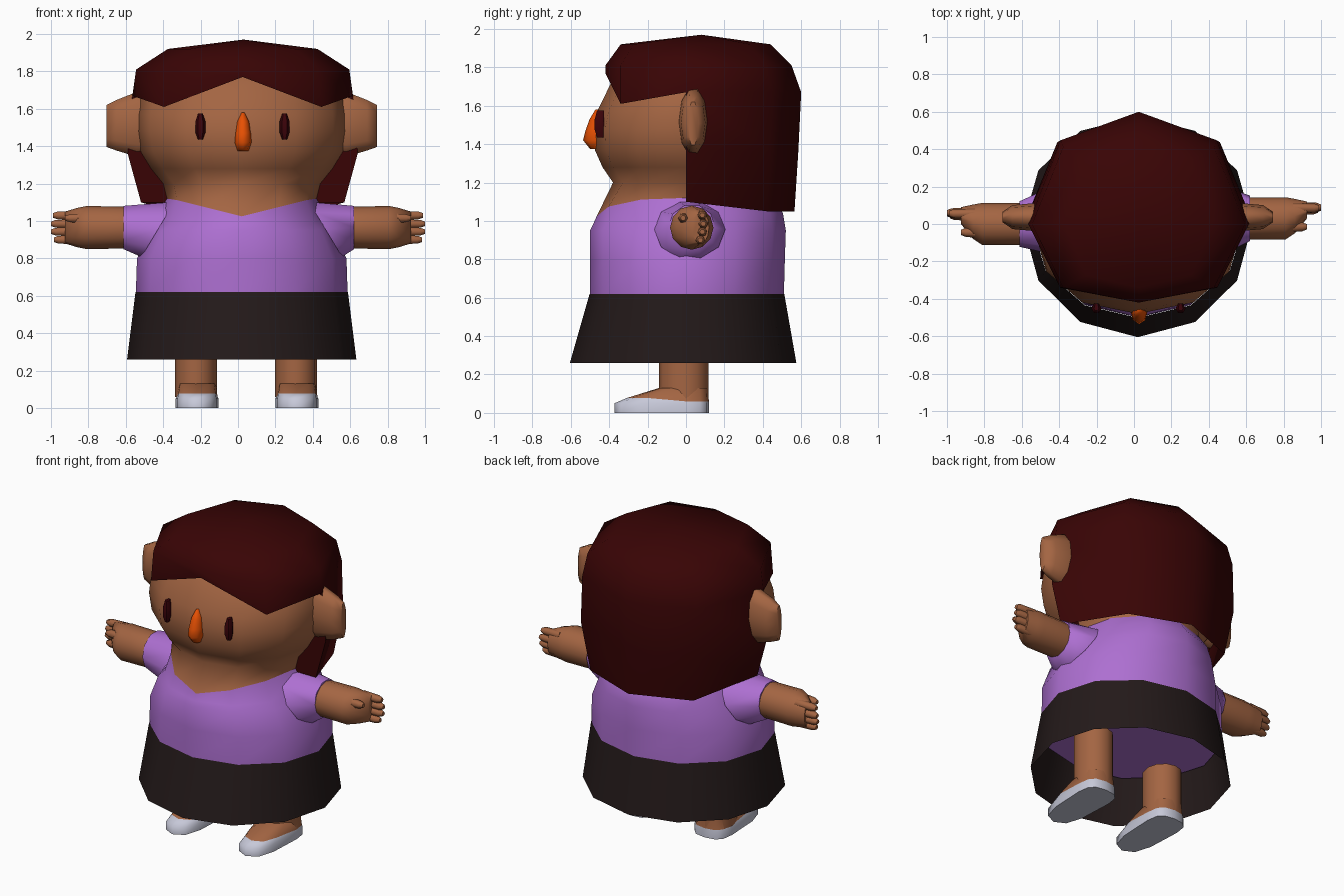
import bpy, bmesh, math
from mathutils import Vector as V

if "Cube" in bpy.data.objects:
    bpy.data.objects.remove(bpy.data.objects["Cube"])


def material(name, rgb):
    m = bpy.data.materials.new(name)
    m.diffuse_color = (*rgb, 1)
    m.use_nodes = True
    m.node_tree.nodes["Principled BSDF"].inputs["Base Color"].default_value = m.diffuse_color
    return m


SKIN = material("skin", (0.37, 0.13, 0.055))
HAIR = material("dark_red_hair", (0.040, 0.0012, 0.0014))
PURPLE = material("purple_cloth", (0.42, 0.16, 0.64))
BLACK = material("brown_black_cloth", (0.017, 0.010, 0.010))
WHITE = material("pale_grey", (0.57, 0.58, 0.69))
ORANGE = material("orange", (0.80, 0.08, 0.001))
EYE = material("eye_dark_red", (0.045, 0.001, 0.003))


def finish(name, bm, mats, angle):
    bmesh.ops.recalc_face_normals(bm, faces=bm.faces)
    me = bpy.data.meshes.new(name)
    bm.to_mesh(me)
    bm.free()
    for m in mats:
        me.materials.append(m)
    ob = bpy.data.objects.new(name, me)
    bpy.context.collection.objects.link(ob)
    bpy.ops.object.select_all(action='DESELECT')
    ob.select_set(True)
    bpy.context.view_layer.objects.active = ob
    bpy.ops.object.shade_smooth_by_angle(angle=math.radians(angle))
    return ob


def loft(name, rings, mats, caps=(True, True), bands=None, angle=50):
    """Skin closed rings of equal length; bands gives a material per band."""
    bm = bmesh.new()
    rows = [[bm.verts.new(p) for p in r] for r in rings]
    n = len(rows[0])
    for k, (a, b) in enumerate(zip(rows, rows[1:])):
        for i in range(n):
            j = (i + 1) % n
            f = bm.faces.new((a[i], a[j], b[j], b[i]))
            f.material_index = bands[k] if bands else 0
    if caps[0]:
        bm.faces.new(rows[0][::-1])
    if caps[1]:
        bm.faces.new(rows[-1]).material_index = bands[-1] if bands else 0
    return finish(name, bm, mats, angle)


def flat_ring(cx, cy, z, rx, front, back, n=12, blunt=1.0):
    """Horizontal oval with separate front and back depths; blunt < 1 squares it."""
    pts = []
    for i in range(n):
        a = 2 * math.pi * i / n
        s, c = math.sin(a), math.cos(a)
        s = math.copysign(abs(s) ** blunt, s) if abs(s) > 1e-6 else 0
        c = math.copysign(abs(c) ** blunt, c) if abs(c) > 1e-6 else 0
        pts.append(V((cx + rx * c, cy + (back if s > 0 else front) * s, z)))
    return pts


def side_ring(x, y, z, ry, rz, n=10):
    """Oval in the yz plane, for parts running sideways."""
    return [V((x, y + ry * math.cos(2 * math.pi * i / n),
               z + rz * math.sin(2 * math.pi * i / n))) for i in range(n)]


CX = 0.02

# Shirt with V neckline
neckline = flat_ring(CX, 0, 1.12, 0.40, 0.465, 0.45)
for p in neckline:
    if p.y < 0:
        p.z = min(1.12, 1.025 + 0.25 * abs(p.x - CX))
shirt = [flat_ring(CX, 0, z, rx, f, b) for z, rx, f, b in (
    (0.54, 0.565, 0.5, 0.51), (0.62, 0.566, 0.5, 0.51), (0.80, 0.56, 0.5, 0.515),
    (0.95, 0.49, 0.5, 0.52), (1.04, 0.445, 0.483, 0.505))]
for p in shirt[-1]:
    if p.y < -0.1:
        p.z = 0.985
loft("shirt", shirt + [neckline], [PURPLE])

# Head, widening at the bottom into the chest
head = [flat_ring(CX, 0, z, rx, f, b, 12, bl) for z, rx, f, b, bl in (
    (1.2, 0.42, 0.38, 0.42, 1), (1.28, 0.485, 0.435, 0.44, 0.95),
    (1.37, 0.54, 0.475, 0.45, 0.92), (1.48, 0.56, 0.48, 0.46, 0.92),
    (1.57, 0.558, 0.463, 0.46, 0.95), (1.72, 0.53, 0.39, 0.45, 1),
    (1.85, 0.38, 0.27, 0.35, 1))]
loft("head", [[p.copy() for p in neckline]] + head, [SKIN], caps=(False, True), angle=85)

# Open skirt, its waist meeting the shirt
loft("skirt", [flat_ring(CX, 0, 0.26, 0.613, 0.605, 0.575),
               flat_ring(CX, 0, 0.62, 0.568, 0.502, 0.512)],
     [BLACK], caps=(False, False))

# Hair: columns of (angle, lower edge); repeated angles make the step at the ear
columns = [(-90, 1.77), (-45, 1.61), (-1.5, 1.67), (-1.5, 1.1), (45, 1.05), (90, 1.05),
           (135, 1.05), (181.5, 1.1), (181.5, 1.67), (225, 1.61)]
levels = [(1.92, 0.40, 0.42, 0.36), (1.81, 0.57, 0.5, 0.47), (1.67, 0.59, 0.5, 0.52),
          (1.36, 0.615, 0.5, 0.505), (1.05, 0.53, 0.5, 0.485)]


def hair_size(z):
    for a, b in zip(levels, levels[1:]):
        if z >= b[0]:
            t = max(0, (a[0] - z) / (a[0] - b[0]))
            return [p + (q - p) * t for p, q in zip(a[1:], b[1:])]
    return levels[-1][1:]


def hair_point(deg, z):
    rx, f, b = hair_size(z)
    s = math.sin(math.radians(deg))
    y = b * s if s > 0 else -f * abs(s) ** 0.5
    return V((CX + 0.005 + rx * math.cos(math.radians(deg)), 0.08 + y, z))


bm = bmesh.new()
crown = bm.verts.new((0.03, 0.08, 1.97))
cols = []
for deg, low in columns:
    zs = [1.92, 1.81] + ([1.67, 1.36, low] if low < 1.3 else [low])
    cols.append([bm.verts.new(hair_point(deg, z)) for z in zs])
for i, a in enumerate(cols):
    b = cols[(i + 1) % len(cols)]
    if columns[i][0] == columns[(i + 1) % len(cols)][0]:
        continue
    bm.faces.new((crown, a[0], b[0]))
    for k in range(min(len(a), len(b)) - 1):
        bm.faces.new((a[k], a[k + 1], b[k + 1], b[k]))
# Front wall of the long back hair, running in to the head on each side
for col, s in ((cols[3], 1), (cols[7], -1)):
    inner = [bm.verts.new((CX + s * x, v.co.y, v.co.z))
             for v, x in zip(col[2:], (0.45, 0.45, 0.34))]
    for k in range(2):
        bm.faces.new((col[k + 2], inner[k], inner[k + 1], col[k + 3]))
bmesh.ops.remove_doubles(bm, verts=bm.verts, dist=0.0005)
finish("hair", bm, [HAIR], 60)

# Nose
loft("nose", [flat_ring(0.027, -0.46, z, rx, f, 0.03, 8) for z, rx, f in (
    (1.375, 0.032, 0.04), (1.42, 0.047, 0.076), (1.47, 0.044, 0.064),
    (1.53, 0.033, 0.042), (1.58, 0.008, 0.012))], [ORANGE], angle=70)

for side, s in (("left", -1), ("right", 1)):
    # Eye
    loft(side + "_eye", [flat_ring(CX + 0.004 + s * 0.225, -0.452, z, r, r, 0.03, 6)
                         for z, r in ((1.435, 0.013), (1.475, 0.027),
                                      (1.53, 0.027), (1.575, 0.013))], [EYE])
    # Ear
    loft(side + "_ear", [side_ring(CX + s * x, 0.037, z, ry, rz) for x, z, ry, rz in (
        (0.45, 1.515, 0.07, 0.16), (0.56, 1.517, 0.074, 0.182),
        (0.67, 1.512, 0.064, 0.142), (0.723, 1.508, 0.028, 0.118))], [SKIN], angle=60)
    # Sleeve, flaring from the slanted shoulder of the shirt
    ay = 0.015 + s * 0.015
    shoulder = side_ring(0, 0.02, 0.955, 0.185, 0.155)
    for p in shoulder:
        p.x = CX + s * (0.535 - 0.6 * (p.z - 0.81))
    cuff = side_ring(s * 0.615 + 0.004, ay, 0.965, 0.122, 0.122)
    loft(side + "_sleeve", [shoulder, cuff], [PURPLE], caps=(False, True), angle=70)
    # Arm and palm
    loft(side + "_arm", [side_ring(s * x, y, z, ry, rz, 12) for x, y, z, ry, rz in (
        (0.60, ay, 0.965, 0.112, 0.112), (0.81, ay, 0.965, 0.113, 0.115),
        (0.86, ay + 0.012, 0.965, 0.092, 0.105), (0.925, ay + 0.045, 0.965, 0.045, 0.085))],
        [SKIN])
    # Fingers and thumb
    for i, (y, z, tip) in enumerate(((0.045, 0.90, 0.985), (0.055, 0.943, 1.0),
                                     (0.06, 0.985, 1.0), (0.055, 1.03, 0.99),
                                     (-0.045, 1.015, 0.925))):
        loft(f"{side}_finger_{i + 1}", [side_ring(s * x, ay + y, z, r, r, 6) for x, r in (
            (0.85, 0.028), (tip - 0.025, 0.024), (tip, 0.014))], [SKIN], angle=65)
    # Leg
    lx = CX + 0.023 + s * 0.267
    loft(side + "_leg", [flat_ring(lx, 0, z, 0.113, 0.14, 0.118)
                         for z in (0.06, 0.40 + s * 0.03)], [SKIN])
    # Shoe, with the bare instep rising to the leg
    foot = [flat_ring(lx + 0.005, 0, z, rx, f, b, 12, 0.7) for z, rx, f, b in (
        (0.0, 0.115, 0.373, 0.12), (0.05, 0.115, 0.373, 0.12),
        (0.077, 0.110, 0.31, 0.119), (0.13, 0.10, 0.14, 0.115))]
    for p in foot[2]:
        if p.y > -0.1:
            p.z = 0.06
    loft(side + "_foot", foot, [WHITE, SKIN], bands=[0, 0, 1], angle=80)
